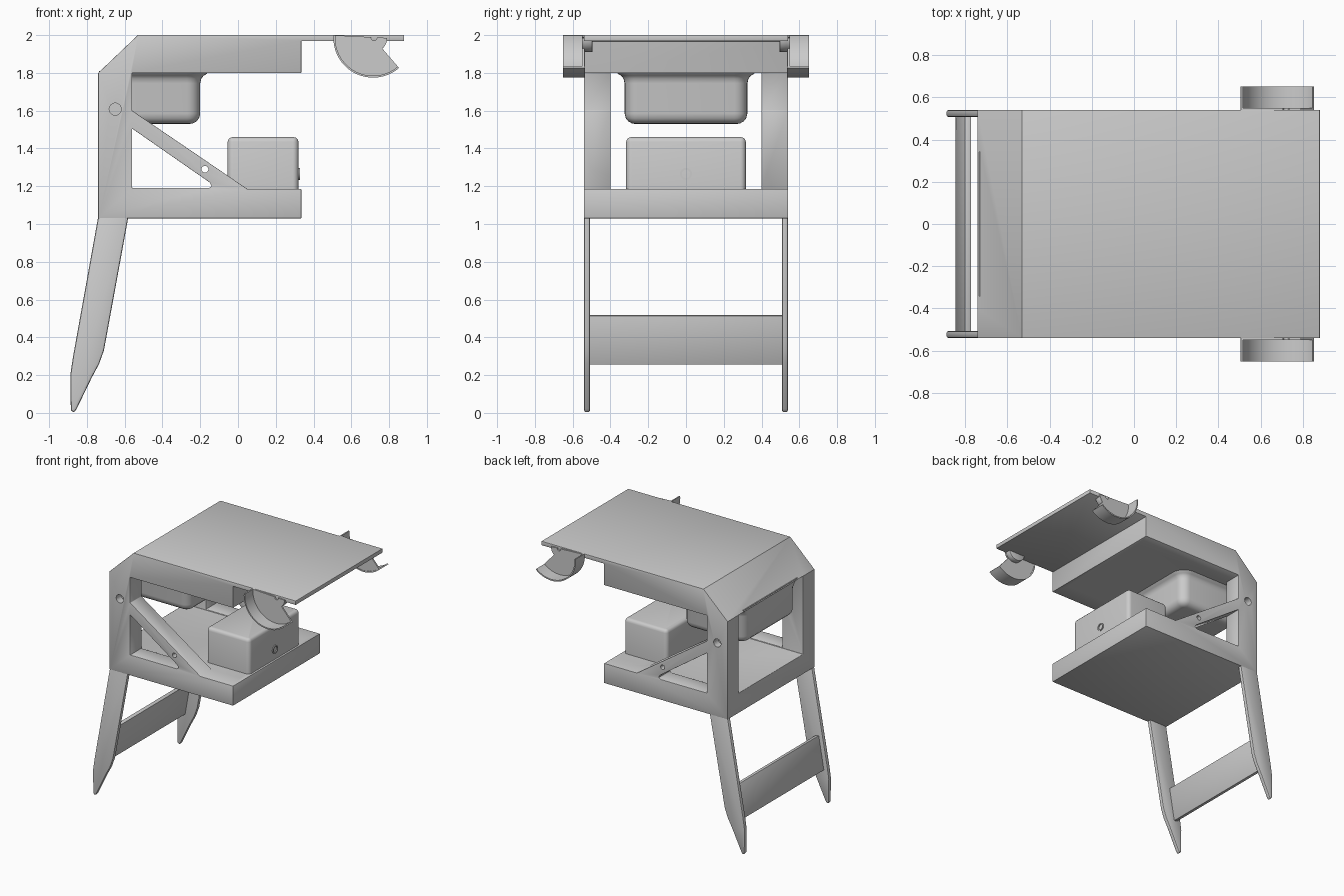
import bpy, bmesh, math
from mathutils import Vector

cube = bpy.data.objects.get("Cube")
if cube:
    bpy.data.objects.remove(cube, do_unlink=True)

GREY = (0.6, 0.6, 0.6, 1)
mat = bpy.data.materials.new("plain grey")
mat.use_nodes = True
mat.diffuse_color = GREY
mat.node_tree.nodes["Principled BSDF"].inputs["Base Color"].default_value = GREY


def finish(name, bm):
    bmesh.ops.recalc_face_normals(bm, faces=bm.faces)
    me = bpy.data.meshes.new(name)
    bm.to_mesh(me)
    bm.free()
    me.materials.append(mat)
    ob = bpy.data.objects.new(name, me)
    bpy.context.collection.objects.link(ob)
    return ob


def activate(ob):
    bpy.ops.object.select_all(action='DESELECT')
    ob.select_set(True)
    bpy.context.view_layer.objects.active = ob


def prism(name, pts, y0, y1):
    """Extrude an x-z outline along y."""
    bm = bmesh.new()
    face = bm.faces.new([bm.verts.new((x, y0, z)) for x, z in pts])
    new = bmesh.ops.extrude_face_region(bm, geom=[face])["geom"]
    moved = [v for v in new if isinstance(v, bmesh.types.BMVert)]
    bmesh.ops.translate(bm, verts=moved, vec=(0, y1 - y0, 0))
    return finish(name, bm)


def arc(cx, cz, r, a0, a1, n):
    steps = [math.radians(a0 + (a1 - a0) * i / n) for i in range(n + 1)]
    return [(cx + r * math.cos(a), cz + r * math.sin(a)) for a in steps]


def disc(cx, cz, r, n=24):
    return arc(cx, cz, r, 0, 360 - 360 / n, n - 1)


def cut(ob, cutter):
    activate(ob)
    m = ob.modifiers.new("cut", 'BOOLEAN')
    m.object, m.solver = cutter, 'EXACT'
    bpy.ops.object.modifier_apply(modifier=m.name)
    bpy.data.objects.remove(cutter, do_unlink=True)


def smooth(ob, bevel=0, segments=2):
    activate(ob)
    if bevel:
        m = ob.modifiers.new("soft edges", 'BEVEL')
        m.width, m.segments, m.limit_method = bevel, segments, 'ANGLE'
        m.angle_limit = math.radians(50)
        bpy.ops.object.modifier_apply(modifier=m.name)
    bpy.ops.object.shade_smooth_by_angle(angle=math.radians(35))


def loft_box(name, x0, x1, hy, r, levels, min_x=-9):
    """Stack rounded rectangles, given as (height, outward offset)."""
    bm = bmesh.new()
    rings = []
    for z, off in levels:
        ring = []
        rr = r + off
        for k, (cx, cy) in enumerate([(x1 - r, hy - r), (x0 + r, hy - r),
                                      (x0 + r, r - hy), (x1 - r, r - hy)]):
            for x, y in arc(cx, cy, rr, 90 * k, 90 * k + 90, 6):
                ring.append(bm.verts.new((max(x, min_x), y, z)))
        rings.append(ring)
    for a, b in zip(rings, rings[1:]):
        for i in range(len(a)):
            j = (i + 1) % len(a)
            bm.faces.new((a[i], a[j], b[j], b[i]))
    bm.faces.new(rings[0])
    bm.faces.new(rings[-1])
    ob = finish(name, bm)
    smooth(ob)
    return ob


# Main frame: tray, uprights, braces, top block and table plate
frame = prism("main_frame", [
    (-0.74, 1.03), (0.335, 1.03), (0.335, 1.185), (0.05, 1.185), (-0.56, 1.6),
    (-0.56, 1.8), (0.335, 1.8), (0.335, 1.968), (0.88, 1.968), (0.88, 2.0),
    (-0.53, 2.0), (-0.74, 1.8)], -0.54, 0.54)
cut(frame, prism("middle_cutter", [(-1, 1.185), (0.3, 1.185), (0.3, 1.8), (-1, 1.8)],
                 -0.4, 0.4))
cut(frame, prism("window_cutter", [(-0.56, 1.19), (-0.155, 1.19), (-0.14, 1.2),
                                   (-0.15, 1.22), (-0.56, 1.505)], -1, 1))
smooth(frame, 0.01)
cut(frame, prism("brace_hole_cutter", disc(-0.175, 1.29, 0.018), -1, 1))
for s in (-1, 1):
    cut(frame, prism("upright_hole_cutter", disc(-0.65, 1.608, 0.032), s * 0.48, s * 0.6))
smooth(frame)

# Legs with pointed feet
leg_outline = [(-0.74, 1.04), (-0.58, 1.04), (-0.697, 0.4), (-0.71, 0.33), (-0.735, 0.26),
               (-0.775, 0.185), (-0.855, 0.02), (-0.87, 0.0), (-0.885, 0.015),
               (-0.888, 0.2), (-0.873, 0.3)]
for s, side in ((-1, "front"), (1, "back")):
    leg = prism(side + "_leg", leg_outline, s * 0.507, s * 0.54)
    smooth(leg, 0.01)

# Slanted panel between the legs
panel = prism("leg_panel", [(-0.845, 0.26), (-0.815, 0.255), (-0.77, 0.515), (-0.8, 0.52)],
              -0.515, 0.515)
smooth(panel, 0.004)

# Rounded bin hanging below the top block
loft_box("hanging_bin", -0.735, -0.2, 0.325, 0.07, [
    (1.81, 0.045), (1.795, 0.035), (1.785, 0.018), (1.77, 0.006), (1.745, 0),
    (1.585, 0), (1.56, -0.006), (1.543, -0.02), (1.533, -0.038), (1.53, -0.055)], -0.735)

# Box on the tray with its round button
loft_box("tray_box", -0.055, 0.32, 0.317, 0.03, [
    (1.18, 0), (1.435, 0), (1.448, -0.004), (1.456, -0.012), (1.46, -0.025)])


def button(name, r, x0, x1):
    bm = bmesh.new()
    bmesh.ops.create_cone(bm, cap_ends=True, segments=24, radius1=r, radius2=r, depth=x1 - x0)
    for v in bm.verts:
        v.co = Vector((v.co.z + (x0 + x1) / 2, v.co.x, v.co.y + 1.265))
    ob = finish(name, bm)
    smooth(ob)
    return ob


ring = button("button_ring", 0.032, 0.3, 0.327)
cut(ring, button("ring_cutter", 0.022, 0.312, 0.4))
smooth(ring)

# Scoop guards on both sides of the table plate
CX, CZ, R = 0.715, 1.985, 0.21
for s, side in ((-1, "front"), (1, "back")):
    band = prism(side + "_guard_band", arc(CX, CZ, R, 176, 311, 32)
                 + arc(CX, CZ, R - 0.01, 311, 176, 32), s * 0.535, s * 0.65)
    smooth(band)
    wall = prism(side + "_guard_wall", arc(CX, CZ, R - 0.003, 176, 311, 32)
                 + arc(CX, CZ, 0.075, 311, 360, 8), s * 0.538, s * 0.55)
    cut(wall, prism("pin_hole_cutter", disc(CX + 0.005, CZ, 0.015, 16), s * 0.5, s * 0.6))
    smooth(wall)
    hub = prism(side + "_guard_hub", arc(CX, CZ, 0.075, 180, 360, 16), s * 0.495, s * 0.54)
    smooth(hub, 0.005)
